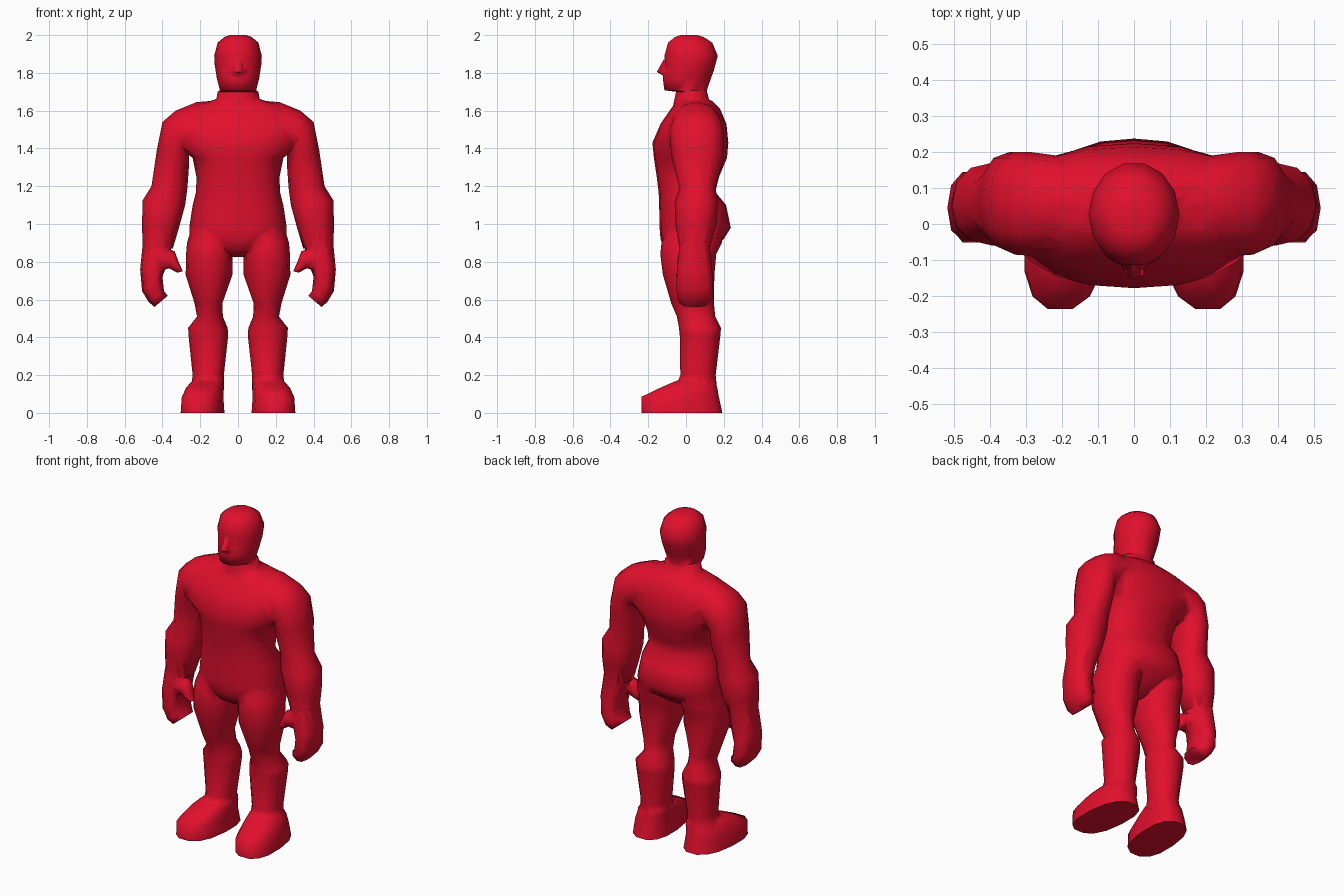
import bpy, bmesh, math

red = bpy.data.materials.new("red")
red.diffuse_color = (0.76, 0.005, 0.026, 1)


def loft(name, rings, n=12, p=2.0, side=1, skew=0.0):
    """Skin rings given as (x1, z1, x2, z2, y_front, y_back)."""
    bm = bmesh.new()
    loops = []
    for x1, z1, x2, z2, yf, yb in rings:
        loop = []
        for i in range(n):
            a = 2 * math.pi * i / n
            c, s = math.cos(a), math.sin(a)
            c = math.copysign(abs(c) ** (2 / p), c)
            s = math.copysign(abs(s) ** (2 / p), s)
            t = (c + 1) / 2
            y = (yf + yb) / 2 + s * (yb - yf) / 2
            x = x1 + (x2 - x1) * t - skew * y
            loop.append(bm.verts.new((side * x, y, z1 + (z2 - z1) * t)))
        loops.append(loop)
    for a, b in zip(loops, loops[1:]):
        for i in range(n):
            j = (i + 1) % n
            bm.faces.new((a[i], a[j], b[j], b[i]))
    bm.faces.new(loops[0])
    bm.faces.new(loops[-1])
    bmesh.ops.recalc_face_normals(bm, faces=bm.faces)
    me = bpy.data.meshes.new(name)
    bm.to_mesh(me)
    bm.free()
    me.materials.append(red)
    ob = bpy.data.objects.new(name, me)
    bpy.context.collection.objects.link(ob)
    return ob


def level(z, w, yf, yb):
    return (-w, z, w, z, yf, yb)


def limb(z, x1, x2, yf, yb):
    return (x1, z, x2, z, yf, yb)


# Torso from crotch to shoulders
body = loft("body", [level(*r) for r in [
    (.825, .04, -.05, .06), (.86, .11, -.11, .12), (.92, .255, -.135, .20),
    (.98, .258, -.14, .237), (1.10, .24, -.142, .212), (1.17, .222, -.145, .155),
    (1.25, .22, -.155, .175), (1.35, .24, -.17, .217), (1.43, .345, -.178, .224),
    (1.53, .36, -.135, .214), (1.61, .28, -.08, .18), (1.65, .15, -.05, .14),
    (1.67, .09, -.03, .10)]],
    n=20, p=2.3)

parts = []
# Neck and head
parts.append(loft("head", [level(*r) for r in [
    (1.58, .15, -.08, .15), (1.64, .118, -.068, .13), (1.70, .108, -.055, .113),
    (1.708, .096, -.117, .113), (1.77, .112, -.126, .135), (1.81, .118, -.122, .15),
    (1.84, .123, -.112, .158), (1.89, .126, -.118, .172), (1.96, .108, -.098, .142),
    (1.99, .072, -.06, .095), (2.0, .042, -.03, .06)]], n=14))
# Nose
parts.append(loft("nose", [level(*r) for r in [
    (1.785, .04, -.12, -.06), (1.805, .036, -.155, -.06), (1.87, .02, -.118, -.06)]], n=8))

for s in (1, -1):
    # Shoulder, upper arm and forearm
    parts.append(loft("arm", [
        (.12, 1.38, .10, 1.655, -.05, .16), (.21, 1.37, .22, 1.645, -.08, .19),
        (.25, 1.37, .33, 1.60, -.088, .20), (.26, 1.365, .40, 1.54, -.085, .20),
        (.26, 1.30, .43, 1.39, -.075, .20), (.268, 1.19, .458, 1.20, -.035, .155),
        (.28, 1.10, .505, 1.125, -.06, .17), (.31, .99, .508, 1.0, -.055, .16),
        (.345, .87, .505, .87, -.035, .125)], n=12, p=2.2, side=s))
    # Palm with curled fingers
    parts.append(loft("hand", [
        (.345, .90, .504, .90, -.035, .125), (.375, .79, .518, .76, -.05, .14),
        (.40, .72, .508, .645, -.055, .148), (.392, .645, .475, .59, -.05, .145),
        (.372, .62, .443, .56, -.035, .125)], n=10, p=2.6, side=s))
    # Thumb
    parts.append(loft("thumb", [
        (.42, .75, .40, .88, -.045, .06), (.365, .765, .335, .855, -.045, .045),
        (.345, .755, .315, .80, -.045, .035), (.32, .742, .292, .75, -.035, .02)],
        n=8, p=2.4, side=s))
    # Thigh and calf
    parts.append(loft("leg", [limb(*r) for r in [
        (1.0, .03, .24, -.09, .19), (.90, .022, .27, -.13, .19),
        (.84, .028, .275, -.136, .16), (.73, .03, .277, -.122, .15),
        (.58, .083, .23, -.078, .148), (.51, .08, .217, -.048, .155),
        (.45, .055, .264, -.037, .185), (.41, .052, .262, -.033, .182),
        (.20, .075, .24, -.03, .157), (.12, .075, .25, -.06, .165)]],
        n=12, p=2.2, side=s))
    # Foot
    parts.append(loft("foot", [limb(*r) for r in [
        (0, .07, .302, -.24, .197), (.085, .075, .295, -.24, .178),
        (.135, .077, .275, -.135, .168), (.165, .08, .25, -.065, .158),
        (.18, .09, .23, -.025, .148)]],
        n=14, p=2.5, side=s, skew=.08))

# Weld everything into one skin
for part in parts:
    mod = body.modifiers.new(part.name, 'BOOLEAN')
    mod.operation = 'UNION'
    mod.solver = 'EXACT'
    mod.object = part
dg = bpy.context.evaluated_depsgraph_get()
body.data = bpy.data.meshes.new_from_object(body.evaluated_get(dg))
body.modifiers.clear()
for part in parts:
    bpy.data.objects.remove(part)

bpy.context.view_layer.objects.active = body
body.select_set(True)
bpy.ops.object.shade_smooth_by_angle(angle=math.radians(75))
